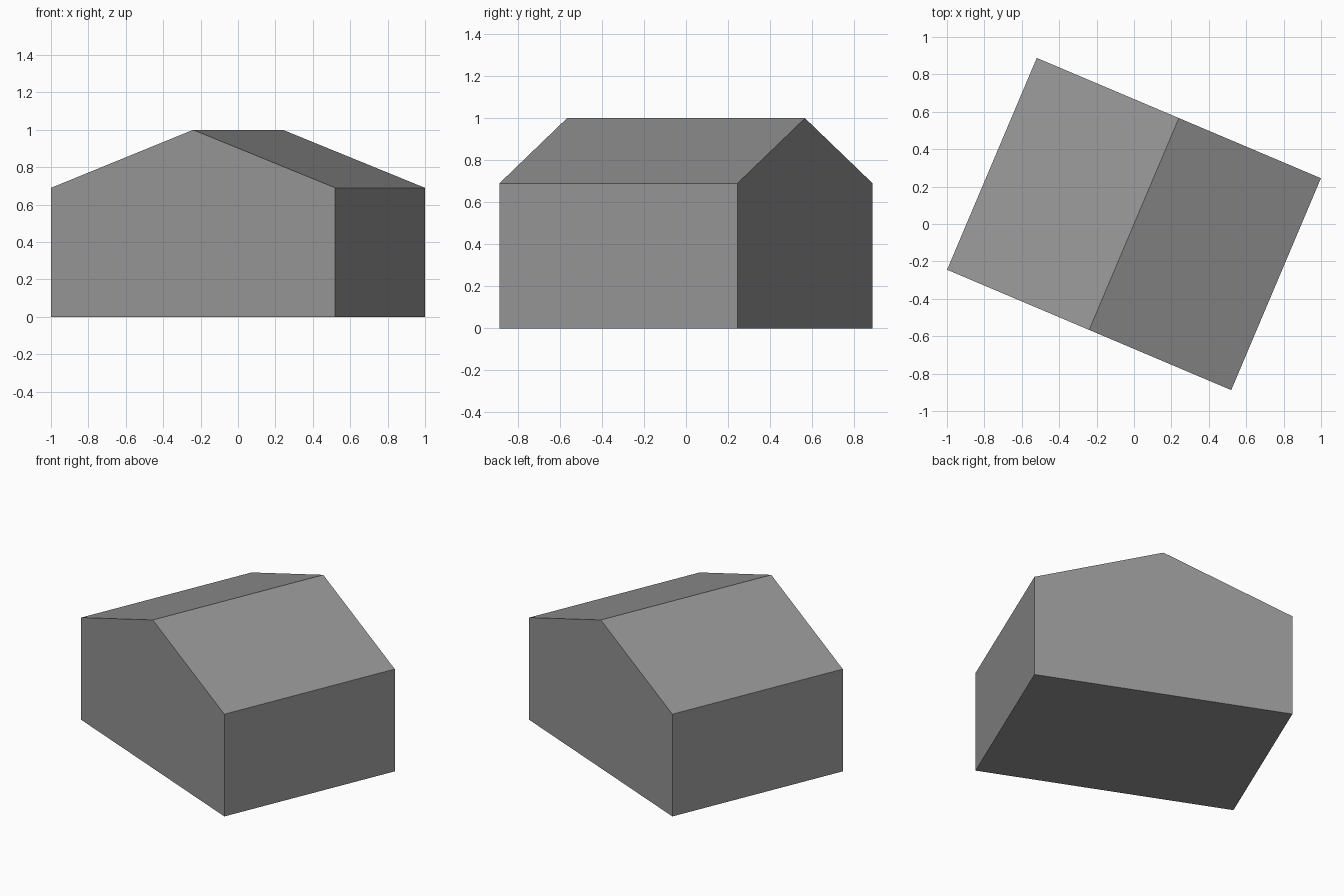
import bpy, bmesh, math

cube = bpy.data.objects.get("Cube")
if cube:
    bpy.data.objects.remove(cube, do_unlink=True)

WIDTH, DEPTH = 1.65, 1.23
EAVE, RIDGE = 0.69, 1.0
TURN = math.radians(-22.95)

# Plain grey for the whole building
grey = bpy.data.materials.new("plain grey")
grey.use_nodes = True
colour = (0.3, 0.3, 0.3, 1)
grey.diffuse_color = colour
grey.node_tree.nodes["Principled BSDF"].inputs["Base Color"].default_value = colour

# Gable profile extruded front to back
half = WIDTH / 2
profile = [(-half, 0), (half, 0), (half, EAVE), (0, RIDGE), (-half, EAVE)]
bm = bmesh.new()
gable = bm.faces.new([bm.verts.new((x, -DEPTH / 2, z)) for x, z in profile])
extruded = bmesh.ops.extrude_face_region(bm, geom=[gable], use_keep_orig=True)
back = [v for v in extruded["geom"] if isinstance(v, bmesh.types.BMVert)]
bmesh.ops.translate(bm, verts=back, vec=(0, DEPTH, 0))
bmesh.ops.recalc_face_normals(bm, faces=bm.faces)

mesh = bpy.data.meshes.new("gabled_building")
bm.to_mesh(mesh)
bm.free()
mesh.materials.append(grey)
building = bpy.data.objects.new("gabled_building", mesh)
building.rotation_euler.z = TURN
bpy.context.collection.objects.link(building)
